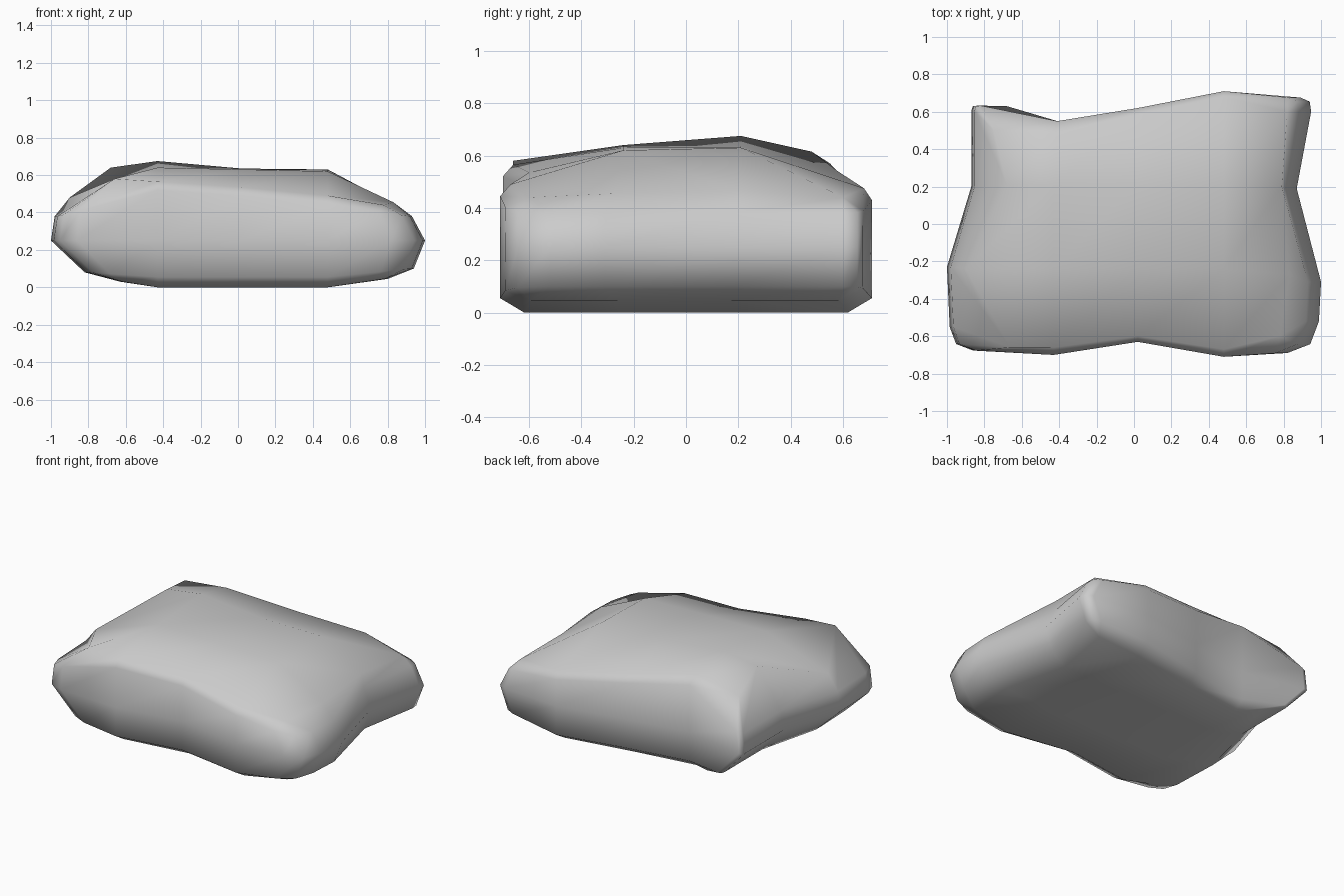
import bpy, bmesh
from mathutils import Vector

if "Cube" in bpy.data.objects:
    bpy.data.objects.remove(bpy.data.objects["Cube"])

# Perimeter columns, anticlockwise from front-left corner:
# widest outline x, y, then upper shoulder x, y, z
COLS = [
    (-.98, -.67, -.66, -.66, .58),
    (-.43, -.70, -.43, -.66, .565),
    (.02, -.63, .02, -.60, .535),
    (.48, -.71, .48, -.67, .49),
    (.98, -.68, .78, -.60, .44),
    (1.0, -.31, .83, -.27, .455),
    (.87, .19, .79, .20, .465),
    (.96, .67, .82, .60, .44),
    (.48, .71, .48, .68, .475),
    (.02, .62, .02, .58, .54),
    (-.41, .55, -.42, .48, .615),
    (-.87, .64, -.75, .50, .57),
    (-.87, .20, -.68, .21, .64),
    (-1.0, -.23, -.90, -.24, .48),
]
# Inner crown points: front row then back row, left to right
CROWN = [(-.43, -.24, .64), (.02, -.24, .63), (.48, -.24, .62),
         (-.43, .21, .675), (.02, .21, .635), (.48, .21, .63)]
ROUND = {0: .12, 4: .16, 7: .07, 11: .035}   # corner column: radius
n = len(COLS)
bm = bmesh.new()


def point(level, x, y, hx, hy, hz):
    end, right = abs(x) > .6, x > 0
    if level == 0:      # underside edge
        k = (.80 if right else .63) if end else 1
        return Vector((x * k, y * .87, (.045 if right else .03) if end else 0))
    if level == 1:      # lower side
        k = (.94 if right else .82) if end else 1
        return Vector((x * k, y, (.10 if right else .08) if end else .055))
    if level == 2:      # widest
        return Vector((x, y, .25))
    if level == 3:      # upper side
        k = (.93 if right else .98) if end else 1
        return Vector((x * k, y, .38 if end else hz - .045))
    return Vector((hx, hy, hz))  # shoulder


def ring(level):
    # each column is a list of verts: one, or three on a rounded corner
    pts = [point(level, *c) for c in COLS]
    out = []
    for i, p in enumerate(pts):
        group = [p]
        if i in ROUND and 0 < level < 4:
            a = p + (pts[i - 1] - p).normalized() * ROUND[i]
            b = p + (pts[(i + 1) % n] - p).normalized() * ROUND[i]
            group = [a, p * .5 + (a + b) * .25, b]
        out.append([bm.verts.new(q) for q in group])
    return out


def cap(r, inner, flip):
    # 5 x 4 patch closing a ring
    r = [g[0] for g in r]
    inner = [bm.verts.new(p) for p in inner]
    rows = [r[0:5],
            [r[13]] + inner[:3] + [r[5]],
            [r[12]] + inner[3:] + [r[6]],
            [r[11], r[10], r[9], r[8], r[7]]]
    for a, b in zip(rows, rows[1:]):
        for i in range(4):
            f = [a[i], a[i + 1], b[i + 1], b[i]]
            bm.faces.new(f[::-1] if flip else f)


# Side walls with rounded corners
rings = [ring(k) for k in range(5)]
for a, b in zip(rings, rings[1:]):
    for i in range(n):
        j = (i + 1) % n
        bm.faces.new((a[i][-1], a[j][0], b[j][0], b[i][-1]))
        m = max(len(a[i]), len(b[i]))
        for s in range(m - 1):
            f = [a[i][min(s, len(a[i]) - 1)], a[i][min(s + 1, len(a[i]) - 1)],
                 b[i][min(s + 1, len(b[i]) - 1)], b[i][min(s, len(b[i]) - 1)]]
            bm.faces.new(list(dict.fromkeys(f)))

# Crown and flat underside
cap(rings[4], CROWN, False)
cap(rings[0], [(x, y, 0) for x, y, z in CROWN], True)
bmesh.ops.recalc_face_normals(bm, faces=bm.faces)

mesh = bpy.data.meshes.new("boulder")
bm.to_mesh(mesh)
bm.free()
for p in mesh.polygons:
    p.use_smooth = True
boulder = bpy.data.objects.new("boulder", mesh)
bpy.context.collection.objects.link(boulder)
